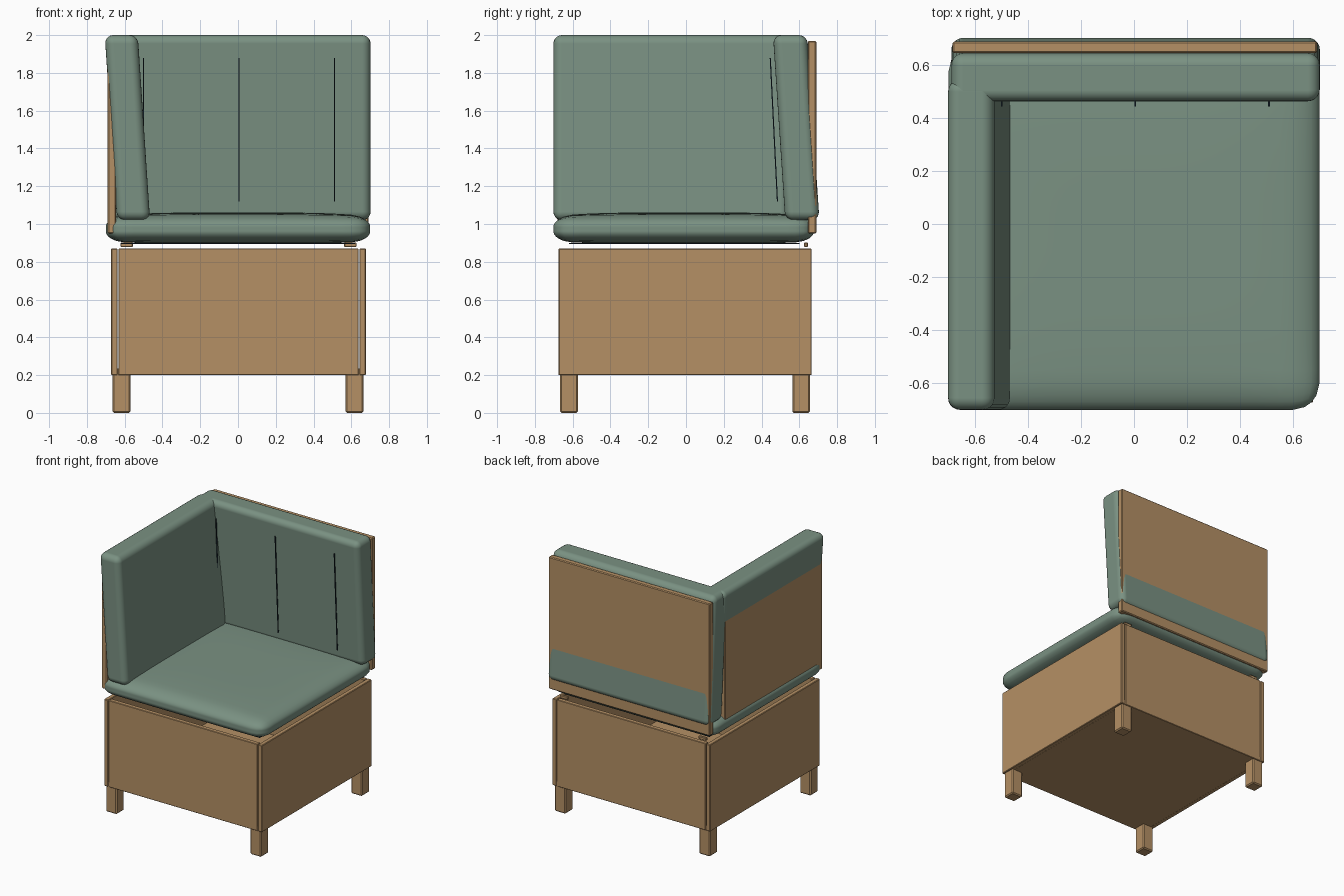
import bpy, bmesh
from mathutils import Vector

if "Cube" in bpy.data.objects:
    bpy.data.objects.remove(bpy.data.objects["Cube"], do_unlink=True)


def material(name, rgb):
    m = bpy.data.materials.new(name)
    m.use_nodes = True
    m.diffuse_color = (*rgb, 1)
    m.node_tree.nodes["Principled BSDF"].inputs["Base Color"].default_value = (*rgb, 1)
    return m


WOOD = material("warm wood", (0.46, 0.28, 0.13))
FABRIC = material("sage fabric", (0.195, 0.285, 0.225))
DARK = material("dark navy thread", (0.015, 0.03, 0.045))


def finish(bm, name, mat, smooth=False):
    mesh = bpy.data.meshes.new(name)
    bm.to_mesh(mesh)
    bm.free()
    ob = bpy.data.objects.new(name, mesh)
    bpy.context.collection.objects.link(ob)
    mesh.materials.append(mat)
    if smooth:
        bpy.ops.object.select_all(action="DESELECT")
        ob.select_set(True)
        bpy.context.view_layer.objects.active = ob
        bpy.ops.object.shade_smooth_by_angle(angle=0.7)
    return ob


def box(name, mat, x, y, z, bevel=0.0, segments=1, lean=(0, 0)):
    """Box between x, y and z ranges; lean shears it sideways per unit of height."""
    bm = bmesh.new()
    bmesh.ops.create_cube(bm, size=1)
    for v in bm.verts:
        c = [a + (b - a) * (t + 0.5) for (a, b), t in zip((x, y, z), v.co)]
        rise = c[2] - sum(z) / 2
        v.co = (c[0] + lean[0] * rise, c[1] + lean[1] * rise, c[2])
    ob = finish(bm, name, mat, segments > 1)
    if bevel:
        mod = ob.modifiers.new("soft edges", "BEVEL")
        mod.width, mod.segments = bevel, segments
        mod.harden_normals = segments > 1
    return ob


# Legs
for sx, side in ((1, "left"), (-1, "right")):
    for cy, end in ((-0.62, "front"), (0.61, "back")):
        cx = sx * 0.617
        box(f"{end}_{side}_leg", WOOD, (cx - 0.047, cx + 0.047),
            (cy - 0.047, cy + 0.047), (0, 0.22), 0.008)

# Storage box: floor, two full-depth sides, front and back set between them
box("box_floor", WOOD, (-0.64, 0.645), (-0.672, 0.662), (0.2, 0.235))
box("box_right_side", WOOD, (-0.672, -0.637), (-0.675, 0.665), (0.2, 0.87), 0.004)
box("box_left_side", WOOD, (0.642, 0.677), (-0.675, 0.665), (0.2, 0.87), 0.004)
box("box_front", WOOD, (-0.633, 0.638), (-0.675, -0.64), (0.2, 0.87), 0.003)
box("box_back", WOOD, (-0.633, 0.638), (0.63, 0.665), (0.2, 0.87), 0.003)

# Hinge pegs
for cx, side in ((-0.59, "right"), (0.595, "left")):
    box(f"{side}_hinge_peg", WOOD, (cx - 0.033, cx + 0.033), (0.625, 0.645), (0.878, 0.902), 0.004)

# Seat cushion: rounded block with a gentle crown
bm = bmesh.new()
bmesh.ops.create_cube(bm, size=2)
bmesh.ops.subdivide_edges(bm, edges=bm.edges[:], cuts=27, use_grid_fill=True)
half, radius = Vector((0.7, 0.69, 0.066)), Vector((0.1, 0.1, 0.055))
for v in bm.verts:
    p = [a * h for a, h in zip(v.co, half)]
    core = [max(r - h, min(h - r, a)) for a, h, r in zip(p, half, radius)]
    d = Vector([(a - q) / r for a, q, r in zip(p, core, radius)])
    if d.length > 0:
        d.normalize()
    x, y, z = (q + r * t for q, r, t in zip(core, radius, d))
    crown = (1 - (x / 0.7) ** 4) * (1 - (y / 0.69) ** 4)
    z += crown * (0.022 if z > 0 else -0.01) * abs(z) / half.z
    v.co = (x, y - 0.012, z + 0.973)
finish(bm, "seat_cushion", FABRIC, True)
box("seat_underside", DARK, (-0.62, 0.62), (-0.62, 0.6), (0.893, 0.9))

# Backrest and side rest: upright boards with leaning cushions
LEAN = -0.066
box("back_panel", WOOD, (-0.685, 0.692), (0.645, 0.69), (0.95, 1.97), 0.006)
box("side_panel", WOOD, (-0.69, -0.645), (-0.68, 0.51), (0.95, 1.97), 0.006)
box("back_cushion", FABRIC, (-0.69, 0.702), (0.493, 0.674), (1.02, 2.0), 0.045, 5, (0, LEAN))
box("side_cushion", FABRIC, (-0.673, -0.498), (-0.702, 0.545), (1.02, 2.0), 0.045, 5, (LEAN, 0))

# Seam threads down the backrest
for i, cx in enumerate((-0.5, 0.005, 0.51)):
    box(f"seam_thread_{i + 1}", DARK, (cx - 0.003, cx + 0.003), (0.462, 0.468),
        (1.12, 1.88), lean=(0, -0.05))
